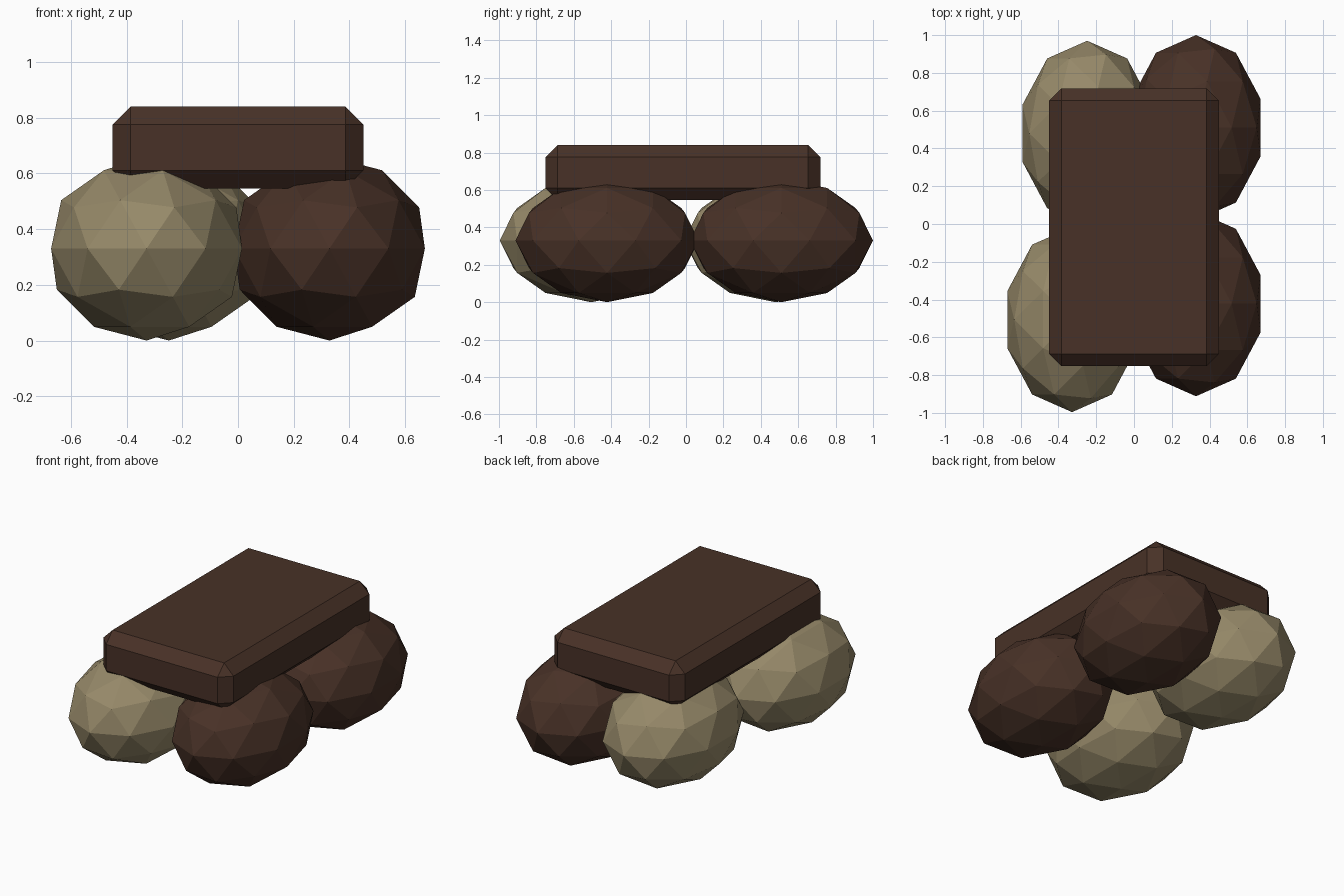
import bpy
import bmesh

if "Cube" in bpy.data.objects:
    bpy.data.objects.remove(bpy.data.objects["Cube"])


def flat_material(name, color):
    mat = bpy.data.materials.new(name)
    mat.diffuse_color = (*color, 1.0)
    mat.use_nodes = True
    mat.node_tree.nodes["Principled BSDF"].inputs["Base Color"].default_value = mat.diffuse_color
    return mat


dark_brown = flat_material("dark brown", (0.065, 0.031, 0.020))
tan = flat_material("dull tan", (0.305, 0.250, 0.141))


def add_object(name, bm, mat, location):
    mesh = bpy.data.meshes.new(name)
    bm.to_mesh(mesh)
    bm.free()
    mesh.materials.append(mat)
    obj = bpy.data.objects.new(name, mesh)
    obj.location = location
    bpy.context.collection.objects.link(obj)
    return obj


# Four stretched low-poly boulders, pole to pole along z
boulders = [
    ("front_right_boulder", 0.328, -0.422, dark_brown),
    ("back_right_boulder", 0.328, 0.51, dark_brown),
    ("front_left_boulder", -0.328, -0.506, tan),
    ("back_left_boulder", -0.248, 0.48, tan),
]
for name, x, y, mat in boulders:
    bm = bmesh.new()
    bmesh.ops.create_icosphere(bm, subdivisions=2, radius=1.0)
    bmesh.ops.scale(bm, vec=(0.36, 0.49, 0.33), verts=bm.verts)
    add_object(name, bm, mat, (x, y, 0.33))

# Chamfered slab resting on top
bm = bmesh.new()
bmesh.ops.create_cube(bm, size=1.0)
bmesh.ops.scale(bm, vec=(0.90, 1.47, 0.295), verts=bm.verts)
slab = add_object("top_slab", bm, dark_brown, (0.0, -0.017, 0.6925))
bevel = slab.modifiers.new("chamfer", 'BEVEL')
bevel.width = 0.065
bevel.segments = 1
bevel.limit_method = 'NONE'
